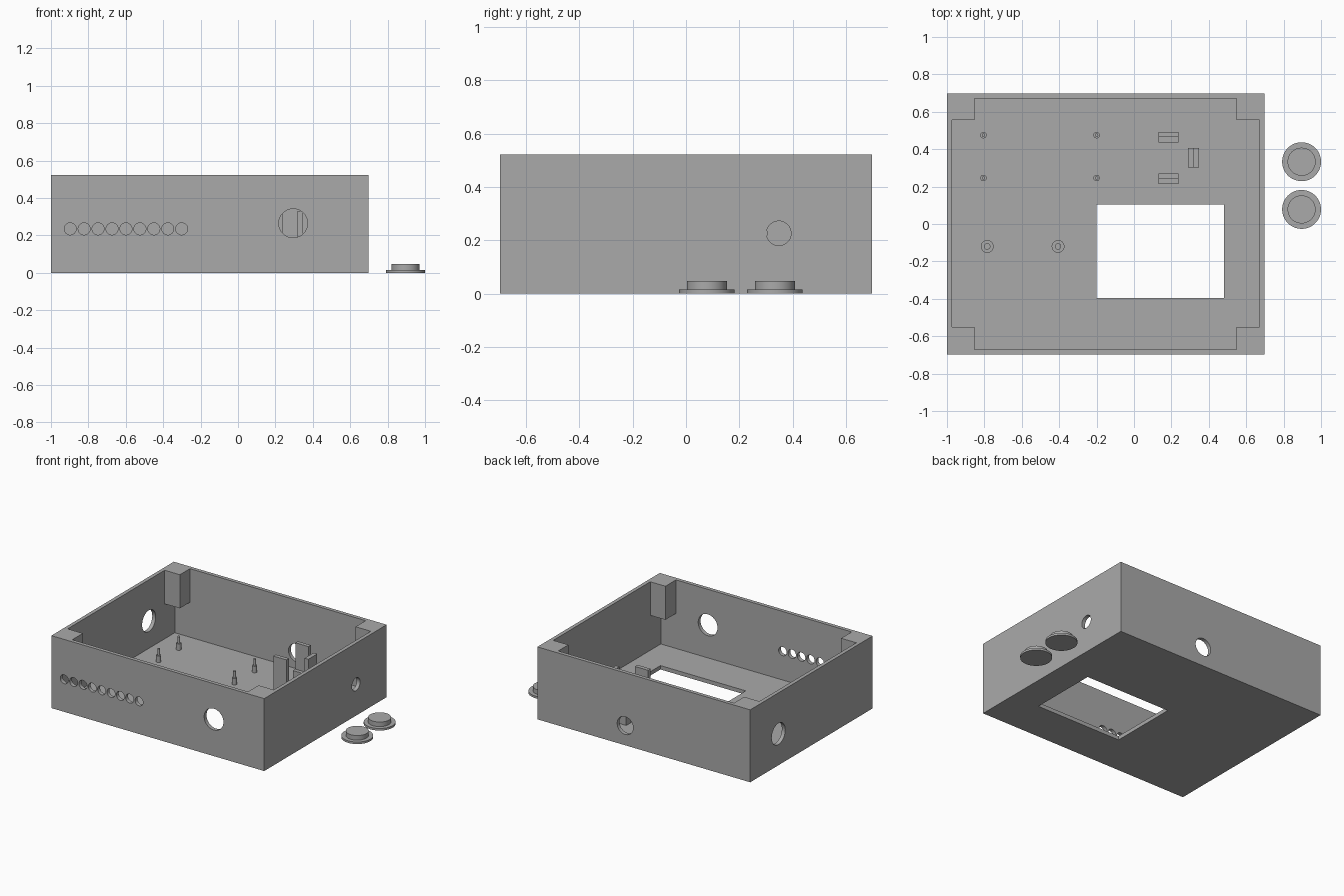
import bpy, bmesh
from math import pi

cube = bpy.data.objects.get("Cube")
if cube:
    bpy.data.objects.remove(cube, do_unlink=True)

grey = bpy.data.materials.new("plain_grey")
grey.use_nodes = True
grey.diffuse_color = (0.4, 0.4, 0.4, 1)
grey.node_tree.nodes["Principled BSDF"].inputs["Base Color"].default_value = (0.4, 0.4, 0.4, 1)


def box(name, x, y, z):
    """Block given by its (min, max) range on each axis."""
    bm = bmesh.new()
    bmesh.ops.create_cube(bm, size=1)
    for v in bm.verts:
        v.co = [(a[0] + a[1]) / 2 + c * (a[1] - a[0]) for a, c in zip((x, y, z), v.co)]
    me = bpy.data.meshes.new(name)
    bm.to_mesh(me)
    bm.free()
    me.materials.append(grey)
    ob = bpy.data.objects.new(name, me)
    bpy.context.collection.objects.link(ob)
    return ob


def cylinder(name, radius, depth, centre, rotation=(0, 0, 0), sides=48):
    bpy.ops.mesh.primitive_cylinder_add(vertices=sides, radius=radius, depth=depth,
                                        location=centre, rotation=rotation)
    ob = bpy.context.object
    ob.name = name
    ob.data.materials.append(grey)
    bpy.ops.object.shade_smooth_by_angle()
    return ob


def stepped_peg(name, x, y, z, radii):
    """Wide base with a narrower pin; z lists floor, step and tip heights."""
    for part, r, lo, hi in (("base", radii[0], z[0], z[1]), ("pin", radii[1], z[1], z[2])):
        cylinder(f"{name}_{part}", r, hi - lo, (x, y, (lo + hi) / 2))


# Case shell, cut by the cavity, the screen window and the round ports
L, R, F, B, TOP, FLOOR, WALL = -1, 0.697, -0.697, 0.697, 0.522, 0.028, 0.027
case = box("case", (L, R), (F, B), (0, TOP))
cutters = [
    box("cavity_cutter", (L + WALL, R - WALL), (F + WALL, B - WALL), (FLOOR, 1)),
    box("screen_window_cutter", (-0.2, 0.48), (-0.395, 0.103), (-0.1, 0.1)),
    cylinder("front_port_cutter", 0.077, 0.15, (0.295, F, 0.265), (pi / 2, 0, 0)),
    cylinder("back_port_cutter", 0.064, 0.15, (-0.003, B, 0.142), (pi / 2, 0, 0)),
    cylinder("left_port_cutter", 0.046, 0.15, (R, 0.348, 0.226), (0, pi / 2, 0)),
    cylinder("right_port_cutter", 0.077, 0.15, (L, 0.375, 0.226), (0, pi / 2, 0)),
]
for i in range(9):
    cutters.append(cylinder("indicator_hole_cutter", 0.032, 0.15,
                            (-0.897 + i * 0.0745, F, 0.235), (pi / 2, 0, 0), 32))
for cutter in cutters:
    mod = case.modifiers.new(cutter.name, 'BOOLEAN')
    mod.operation = 'DIFFERENCE'
    mod.solver = 'EXACT'
    mod.object = cutter
    cutter.hide_render = True
    cutter.hide_set(True)

# Screw blocks hanging in the four upper corners
for side, x in (("right", (L + 0.01, -0.852)), ("left", (0.549, R - 0.01))):
    for end, y in (("front", (F + 0.01, -0.55)), ("back", (0.555, B - 0.01))):
        box(f"{end}_{side}_corner_block", x, y, (0.28, TOP))

# Board standoffs and button bosses on the floor
for x in (-0.805, -0.2):
    for y in (0.246, 0.475):
        stepped_peg("standoff", x, y, (FLOOR, 0.075, 0.122), (0.017, 0.009))
for x in (-0.785, -0.406):
    stepped_peg("button_boss", x, -0.12, (FLOOR, 0.05, 0.07), (0.034, 0.017))

# Socket holder: tall tabs outside, low ledges inside
SHELF, TAB = 0.14, 0.33
for name, tall, low in (("front", (0.213, 0.242), (0.242, 0.27)),
                        ("back", (0.464, 0.492), (0.437, 0.464))):
    box(f"{name}_holder_tab", (0.132, 0.237), tall, (FLOOR, TAB))
    box(f"{name}_holder_ledge", (0.132, 0.237), low, (FLOOR, SHELF))
box("side_holder_tab", (0.319, 0.348), (0.303, 0.405), (FLOOR, TAB))
box("side_holder_ledge", (0.29, 0.319), (0.303, 0.405), (FLOOR, SHELF))

# Two loose button caps beside the case
for y in (0.078, 0.333):
    stepped_peg("button_cap", 0.896, y, (0, 0.015, 0.048), (0.104, 0.075))
